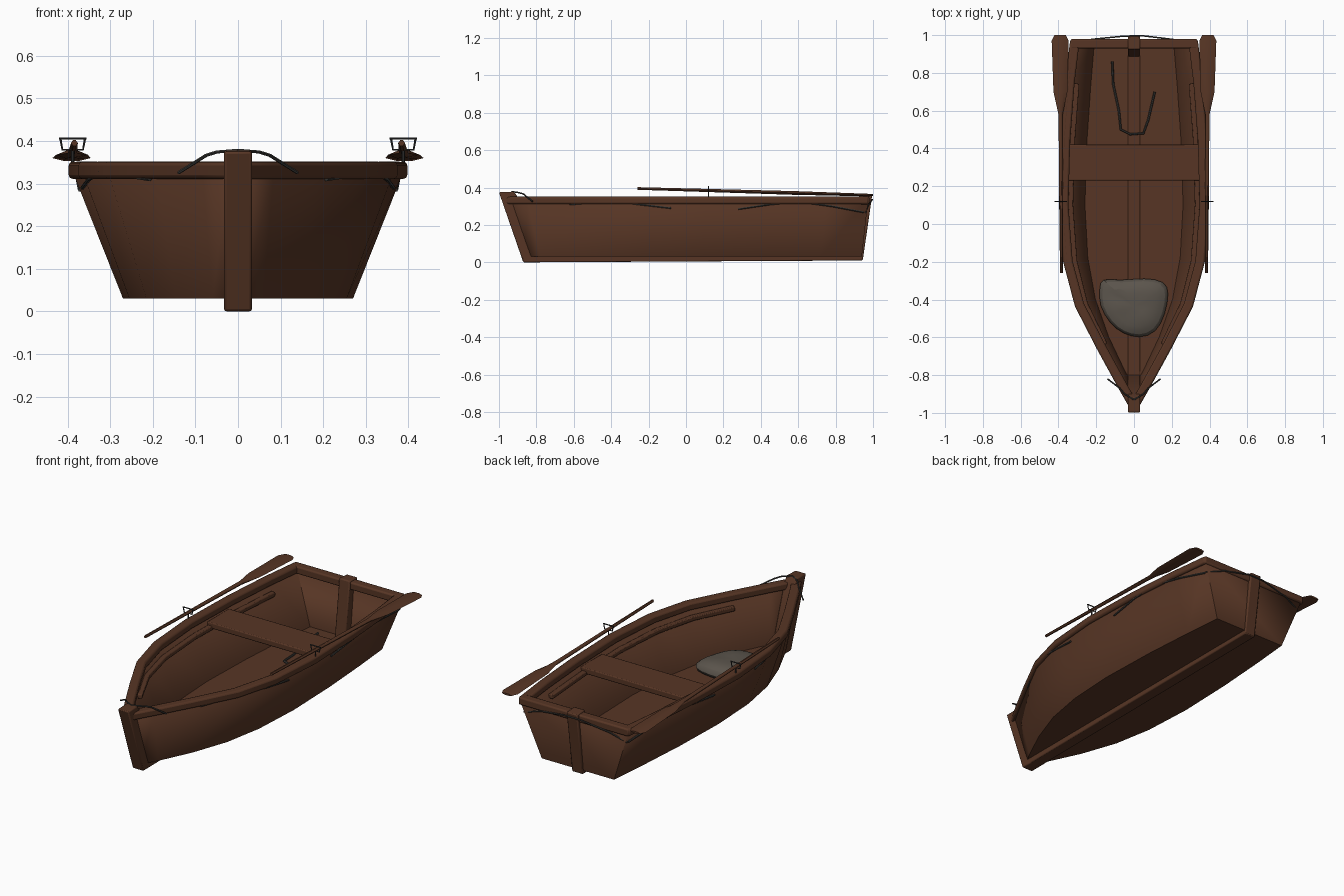
import bpy, bmesh, random
from mathutils import Vector

if "Cube" in bpy.data.objects:
    bpy.data.objects.remove(bpy.data.objects["Cube"])
random.seed(4)


def material(name, rgb):
    m = bpy.data.materials.new(name)
    m.use_nodes = True
    m.diffuse_color = (*rgb, 1)
    bsdf = m.node_tree.nodes["Principled BSDF"]
    bsdf.inputs["Base Color"].default_value = (*rgb, 1)
    bsdf.inputs["Roughness"].default_value = 0.8
    return m


WOOD = material("brown wood", (0.095, 0.036, 0.018))
ROPE = material("dark rope", (0.045, 0.044, 0.04))
METAL = material("dark metal", (0.035, 0.035, 0.035))
CLOTH = material("grey cloth", (0.105, 0.09, 0.073))


def finish(obj, mat, bevel=0):
    obj.data.materials.clear()
    obj.data.materials.append(mat)
    bpy.ops.object.select_all(action="DESELECT")
    obj.select_set(True)
    bpy.context.view_layer.objects.active = obj
    if bevel:
        b = obj.modifiers.new("bevel", "BEVEL")
        b.width, b.segments = bevel, 2
    bpy.ops.object.shade_smooth_by_angle(angle=0.6)
    return obj


def loft(name, rings, mat, closed=True, caps=(True, True), bevel=0, fix=True):
    """Skin a list of equal-length point rings."""
    bm = bmesh.new()
    rows = [[bm.verts.new(p) for p in r] for r in rings]
    n = len(rows[0])
    for a, b in zip(rows, rows[1:]):
        for k in range(n if closed else n - 1):
            q = (k + 1) % n
            bm.faces.new((a[k], b[k], b[q], a[q]))
    if caps[0]:
        bm.faces.new(rows[0])
    if caps[1]:
        bm.faces.new(rows[-1][::-1])
    if fix:
        bmesh.ops.recalc_face_normals(bm, faces=bm.faces)
    me = bpy.data.meshes.new(name)
    bm.to_mesh(me)
    bm.free()
    obj = bpy.data.objects.new(name, me)
    bpy.context.collection.objects.link(obj)
    return finish(obj, mat, bevel)


def strip(name, path, hw, hh, bevel):
    """Sweep a rectangle along a level path."""
    rings = []
    for i, p in enumerate(path):
        t = (path[min(i + 1, len(path) - 1)] - path[max(i - 1, 0)]).normalized()
        s = t.cross(Vector((0, 0, 1))).normalized() * hw
        u = Vector((0, 0, hh))
        rings.append([p - s - u, p + s - u, p + s + u, p - s + u])
    return loft(name, rings, WOOD, bevel=bevel)


def prism(name, profile, hw, bevel=0.006):
    """Extrude a y-z profile across x."""
    return loft(name, [[(x, y, z) for y, z in profile] for x in (-hw, hw)], WOOD, bevel=bevel)


def tube(name, pts, r, mat):
    cu = bpy.data.curves.new(name, "CURVE")
    cu.dimensions = "3D"
    cu.bevel_depth, cu.bevel_resolution, cu.use_fill_caps = r, 1, True
    sp = cu.splines.new("POLY")
    sp.points.add(len(pts) - 1)
    for q, p in zip(sp.points, pts):
        q.co = (*p, 1)
    obj = bpy.data.objects.new(name, cu)
    bpy.context.collection.objects.link(obj)
    bpy.ops.object.select_all(action="DESELECT")
    obj.select_set(True)
    bpy.context.view_layer.objects.active = obj
    bpy.ops.object.convert(target="MESH")
    return finish(bpy.context.object, mat)


# Hull shell: gunwale and chine lines as (y, half width)
TOP_Z, LOW_Z = 0.345, 0.03
GUNWALE = [(-.96, .02), (-.85, .085), (-.65, .195), (-.43, .31), (-.2, .372),
           (.1, .395), (.45, .385), (.75, .362), (.975, .335)]
CHINE = [(-.86, .015), (-.78, .06), (-.6, .145), (-.4, .215), (-.18, .255),
         (.1, .27), (.43, .26), (.72, .24), (.94, .22)]
hull = loft("hull", [[(-w, y, TOP_Z), (-b, v, LOW_Z), (b, v, LOW_Z), (w, y, TOP_Z)]
                     for (y, w), (v, b) in zip(GUNWALE, CHINE)],
            WOOD, closed=False, caps=(False, True), fix=False)
shell = hull.modifiers.new("thickness", "SOLIDIFY")
shell.thickness, shell.offset = 0.018, -1


def side_point(i, z, inset, side):
    """Point on the hull side at station i and height z."""
    t = (z - LOW_Z) / (TOP_Z - LOW_Z)
    y = CHINE[i][0] + t * (GUNWALE[i][0] - CHINE[i][0])
    w = CHINE[i][1] + t * (GUNWALE[i][1] - CHINE[i][1])
    return Vector((side * max(w - inset, 0.005), y, z))


def along_side(y, z, inset, side):
    """Same, but at any y."""
    pts = [side_point(i, z, inset, side) for i in range(len(GUNWALE))]
    for a, b in zip(pts, pts[1:]):
        if y <= b.y:
            break
    return a.lerp(b, (y - a.y) / (b.y - a.y))


# Gunwale rails, inner stringers, oars, oarlocks and side ropes
for side, label in ((1, "left"), (-1, "right")):
    n = len(GUNWALE)
    strip(label + "_rail", [side_point(i, .331, .017, side) for i in range(n)], .025, .02, .009)
    strip(label + "_stringer", [side_point(i, .272, .03, side) for i in range(2, n - 1)],
          .014, .012, .005)

    rings = []
    for y, w, h in ((-.26, .008, .007), (.58, .011, .01), (.7, .037, .009),
                    (.97, .045, .007), (1.0, .03, .005)):
        t = (y + .26) / 1.26
        x, z = side * (.384 + .007 * t), .395 - .036 * t
        rings.append([(x + a * w, y, z + b * h) for a, b in
                      ((1, 0), (.4, 1), (-.4, 1), (-1, 0), (-.4, -1), (.4, -1))])
    loft(label + "_oar", rings, WOOD)

    def lock(pts):
        return [(side * (.388 + x), .12, z) for x, z in pts]
    tube(label + "_oarlock_fork", lock([(-.029, .406), (-.024, .379), (.024, .379), (.029, .406)]),
         .003, METAL)
    tube(label + "_oarlock_bar", lock([(-.032, .406), (.032, .406)]), .003, METAL)
    tube(label + "_oarlock_pin", lock([(0, .34), (0, .38)]), .004, METAL)

    tube(label + "_bow_rope", [(0, -.93, .378), (side * .05, -.9, .374), (side * .075, -.87, .366),
                               (side * .14, -.82, .325)], .004, ROPE)
    for part, spans in (("front", ((-.62, .31), (-.5, .32), (-.38, .328), (-.25, .31), (-.08, .29))),
                        ("rear", ((.28, .285), (.45, .31), (.6, .325), (.78, .3), (.95, .268)))):
        tube(f"{label}_{part}_rope", [along_side(y, z, -.005, side) for y, z in spans], .005, ROPE)

# Rope across the transom
tube("transom_rope", [(-.315, .96, .268), (-.22, .978, .305), (-.05, .995, .335), (.05, .996, .335),
                      (.2, .978, .31), (.315, .96, .268)], .004, ROPE)

# Transom rail and backbone timbers
strip("transom_rail", [Vector((-.335, .955, .331)), Vector((.335, .955, .331))], .025, .021, .008)
prism("stem_post", [(-1, .375), (-.87, 0), (-.8, 0), (-.8, .05), (-.9, .35), (-.92, .378)], .033)
prism("keel", [(-.87, 0), (.945, .01), (.935, .05), (-.82, .05)], .033)
prism("stern_post", [(.945, .01), (.995, .356), (.925, .36), (.885, .04)], .033)

# Rowing bench
strip("bench", [Vector((-.35, .325, .285)), Vector((.35, .325, .285))], .095, .016, .005)

# Loose rope on the floor
tube("floor_rope", [(-.115, .86, .06), (-.11, .74, .052), (-.08, .6, .052), (-.07, .5, .056),
                    (-.02, .475, .06), (.05, .48, .056), (.075, .55, .053), (.11, .7, .056)],
     .006, ROPE)

# Crumpled cloth heap near the bow
OUTLINE = [(-.18, -.28), (-.08, -.3), (.06, -.28), (.17, -.3), (.19, -.36), (.17, -.48),
           (.12, -.58), (.03, -.61), (-.06, -.585), (-.13, -.53), (-.19, -.43), (-.185, -.34)]
rings = []
for scale, z in ((.96, .04), (1, .065), (.93, .09), (.65, .105), (.3, .11)):
    rings.append([(x * scale, -.44 + (y + .44) * scale, z + random.uniform(-.008, .008))
                  for x, y in OUTLINE])
cloth = loft("cloth_heap", rings, CLOTH)
cloth.modifiers.new("soften", "SUBSURF").levels = 1
